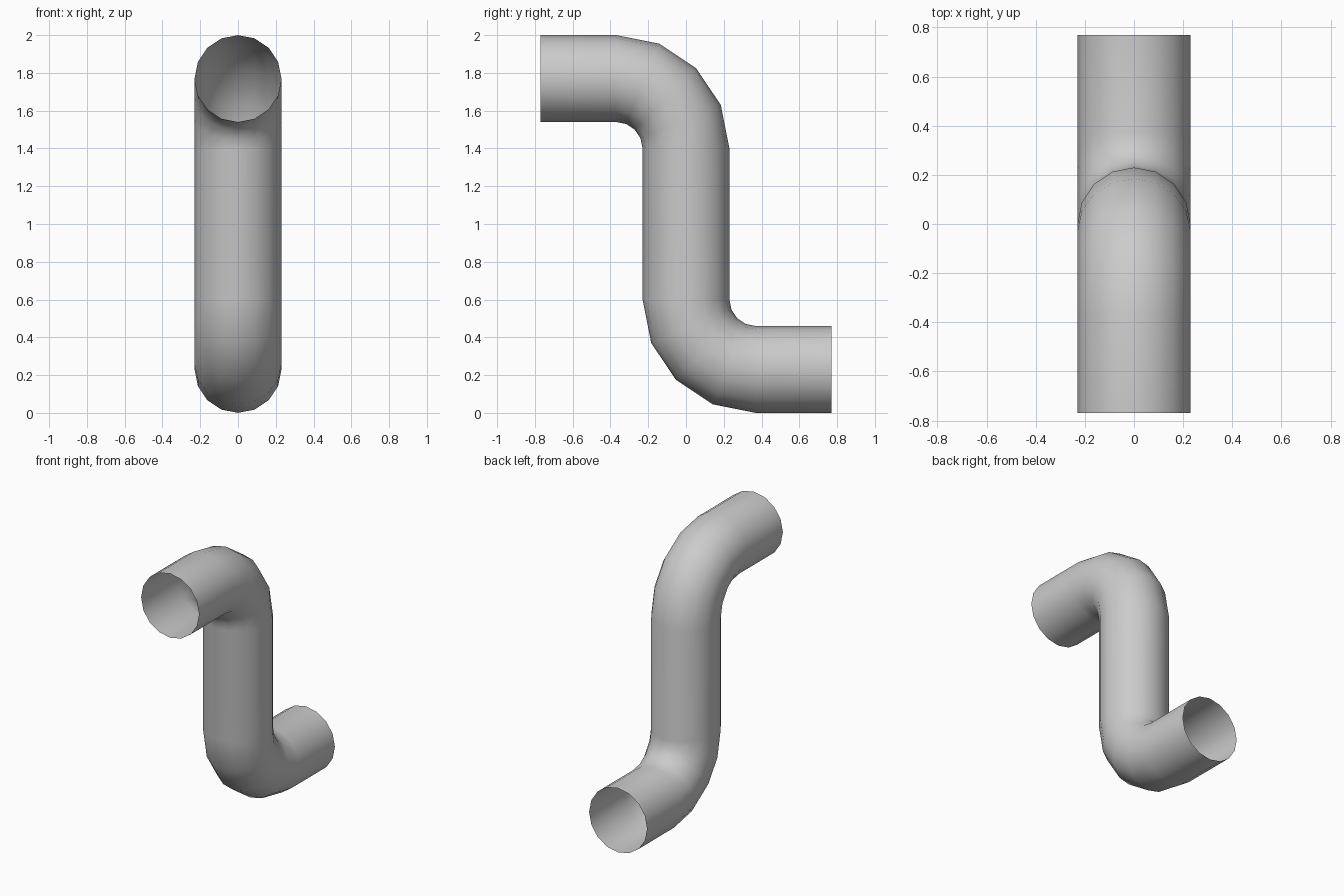
import bpy
import bmesh
from math import sin, cos, pi
from mathutils import Vector

cube = bpy.data.objects.get("Cube")
if cube:
    bpy.data.objects.remove(cube, do_unlink=True)

SIDES, BEND_STEPS = 16, 4
PIPE_R, BEND_R = 0.23, 0.37
HALF_LENGTH, HEIGHT = 0.77, 2.0

# Plain grey finish
grey = bpy.data.materials.new("pipe_grey")
grey.use_nodes = True
colour = (0.6, 0.6, 0.6, 1.0)
grey.diffuse_color = colour
grey.node_tree.nodes["Principled BSDF"].inputs["Base Color"].default_value = colour

# Upper half of the centre line: open end, elbow, then the riser
# Each station holds y, z and the heading angle (0 = backwards, pi/2 = down)
elbow_z = HEIGHT - PIPE_R - BEND_R
upper = [(-HALF_LENGTH, HEIGHT - PIPE_R, 0.0)]
for i in range(BEND_STEPS + 1):
    a = pi / 2 * i / BEND_STEPS
    upper.append((-BEND_R + BEND_R * sin(a), elbow_z + BEND_R * cos(a), a))

# Lower half repeats the upper one, turned half a circle about the middle
lower = [(-y, HEIGHT - z, a) for y, z, a in reversed(upper)]

# Sweep a round ring along the centre line, leaving both ends open
bm = bmesh.new()
rings = []
for y, z, a in upper + lower:
    side, out = Vector((1, 0, 0)), Vector((0, sin(a), cos(a)))
    rings.append([
        bm.verts.new(Vector((0, y, z)) + PIPE_R * (side * sin(t) + out * cos(t)))
        for t in (2 * pi * k / SIDES for k in range(SIDES))
    ])
for r, s in zip(rings, rings[1:]):
    for k in range(SIDES):
        n = (k + 1) % SIDES
        bm.faces.new((r[k], r[n], s[n], s[k])).smooth = True

mesh = bpy.data.meshes.new("bent_pipe")
bm.to_mesh(mesh)
bm.free()
mesh.materials.append(grey)
pipe = bpy.data.objects.new("bent_pipe", mesh)
bpy.context.collection.objects.link(pipe)
